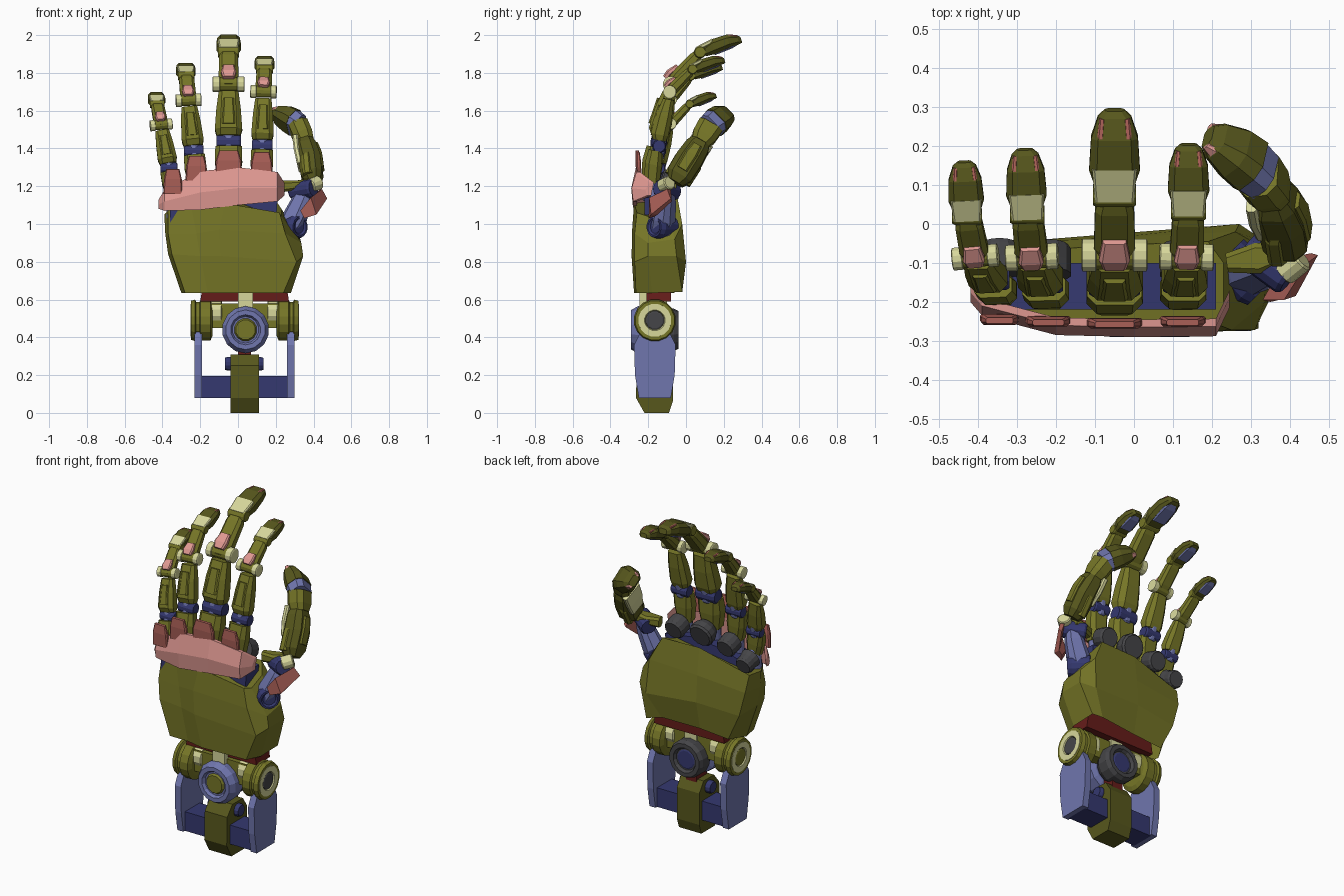
import bpy, bmesh, math
from mathutils import Vector as V

COLORS = dict(olive=(.18, .18, .02), dark_olive=(.095, .095, .012), pale=(.68, .68, .33),
              blue=(.16, .18, .42), navy=(.035, .04, .16), pink=(.75, .32, .29),
              red=(.42, .12, .1), dark_red=(.13, .012, .01), grey=(.06, .06, .065))
MATS = {}
for key, c in COLORS.items():
    MATS[key] = bpy.data.materials.new(key)
    MATS[key].diffuse_color = (*c, 1)
X = V((1, 0, 0))


def loft(name, rings, mat, closed=True):
    """Skin a stack of equal closed rings and cap the ends."""
    bm = bmesh.new()
    vs = [[bm.verts.new(p) for p in r] for r in rings]
    n = len(vs[0])
    for r0, r1 in zip(vs, vs[1:]):
        for i in range(n):
            bm.faces.new((r0[i], r0[(i + 1) % n], r1[(i + 1) % n], r1[i]))
    if closed:
        bm.faces.new(vs[0][::-1])
    bm.faces.new(vs[-1])
    bmesh.ops.recalc_face_normals(bm, faces=bm.faces)
    me = bpy.data.meshes.new(name)
    bm.to_mesh(me)
    bm.free()
    me.materials.append(MATS[mat])
    ob = bpy.data.objects.new(name, me)
    bpy.context.collection.objects.link(ob)
    return ob


def frame(a, b, side):
    d = (b - a).normalized()
    s = (side - d * side.dot(d)).normalized()
    return s, s.cross(d)


def beam(name, a, b, rows, mat, side=X):
    """Chamfered bar from a to b; rows are (t, width, depth, dorsal offset)."""
    a, b = V(a), V(b)
    s, n = frame(a, b, side)
    rings = []
    for t, w, d, off in rows:
        c, w, d = .25 * min(w, d), w / 2, d / 2
        sec = [(w, c - d), (w, d - c), (w - c, d), (c - w, d),
               (-w, d - c), (-w, c - d), (c - w, -d), (w - c, -d)]
        rings.append([a.lerp(b, t) + s * u + n * (v + off) for u, v in sec])
    return loft(name, rings, mat)


def lathe(name, a, b, prof, mat, n=14):
    """Turned part around the axis a-b; prof is (t, radius)."""
    a, b = V(a), V(b)
    s, m = frame(a, b, X if abs((b - a).normalized().x) < .9 else V((0, 1, 0)))
    ang = [2 * math.pi * (i + .5) / n for i in range(n)]
    return loft(name, [[a.lerp(b, t) + (s * math.cos(k) + m * math.sin(k)) * r for k in ang]
                       for t, r in prof], mat)


def rod(name, a, b, r, mat, n=12):
    return lathe(name, a, b, [(0, r * .85), (.08, r), (.92, r), (1, r * .85)], mat, n)


def prism(name, outline, axis, lo, hi, mat):
    """Extrude an outline along x (outline is y,z) or y (outline is x,z)."""
    put = (lambda h, p: (h, *p)) if axis == 'x' else (lambda h, p: (p[0], h, p[1]))
    return loft(name, [[put(h, p) for p in outline] for h in (lo, hi)], mat)


def box(name, x0, x1, y0, y1, z0, z1, mat):
    return prism(name, [(x0, z0), (x1, z0), (x1, z1), (x0, z1)], 'y', y0, y1, mat)


# Forearm strut, bracket and pins
CX = .035
prism('forearm_strut', [(-.22, 0), (-.09, 0), (-.07, .06), (-.07, .25), (-.11, .31), (-.21, .31),
                        (-.26, .25), (-.265, .08)], 'x', -.04, .11, 'dark_olive')
rod('strut_pin', (-.07, -.16, .26), (.135, -.16, .26), .038, 'navy')
box('strut_link', 0, .07, -.2, -.1, .27, .45, 'dark_red')
box('bracket_bar', -.2, .27, -.235, -.095, .08, .195, 'navy')
plate = [(-.25, .08), (-.08, .08), (-.06, .2), (-.055, .36), (-.09, .43), (-.24, .43),
         (-.275, .36), (-.27, .2)]
for side, nm in ((-1, 'left'), (1, 'right')):
    p = lambda off, y=-.165, z=.49: (CX + side * off, y, z)
    x0, x1 = sorted((CX + side * .225, CX + side * .265))
    prism(nm + '_bracket_plate', plate, 'x', x0, x1, 'blue')
    # Wrist side joints
    lathe(nm + '_wrist_drum', p(.17), p(.285),
          [(0, .085), (.1, .11), (.55, .11), (.6, .1), (.75, .1), (.8, .112), (1, .105), (1, .085),
           (.9, .075)], 'olive', 16)
    lathe(nm + '_wrist_drum_ring', p(.26), p(.287), [(0, .09), (1, .088), (1, .055), (.5, .05)], 'pale', 16)
    rod(nm + '_wrist_drum_core', p(.25), p(.285), .05, 'grey' if side > 0 else 'olive')
    rod(nm + '_wrist_collar', p(.12, -.165, .53), p(.18, -.165, .53), .07, 'pale')

# Central wrist hub
lathe('wrist_hub_front', (.04, -.17, .44), (.04, -.29, .44),
      [(0, .09), (.1, .12), (.7, .125), (1, .105), (1, .08), (.85, .07)], 'blue', 14)
rod('wrist_hub_core', (.04, -.285, .44), (.04, -.1, .44), .062, 'olive')
lathe('wrist_hub_back', (.04, -.16, .44), (.04, -.04, .44),
      [(0, .09), (.3, .112), (.8, .112), (1, .1), (1, .075), (.85, .065)], 'grey', 14)
rod('wrist_hub_back_core', (.04, -.1, .44), (.04, -.055, .44), .06, 'navy')
box('wrist_crossbar', -.15, .22, -.22, -.11, .45, .58, 'olive')
box('wrist_column', 0, .08, -.245, -.1, .52, .66, 'pale')
prism('wrist_plate', [(-.2, .59), (.27, .59), (.25, .72), (.15, .9), (-.1, .9), (-.18, .72)],
      'y', -.21, -.08, 'dark_red')

# Palm shell, lofted upward and open at the wrist
p0 = [(-.30, -.15, .635), (-.28, -.25, .635), (-.16, -.25, .635), (-.05, -.275, .635), (.24, -.265, .635),
      (.28, -.18, .635), (.28, -.02, .64), (.19, -.04, .66), (-.05, -.06, .65), (-.24, -.06, .635)]
p1 = [(-.37, -.15, .84), (-.35, -.25, .84), (-.2, -.255, .83), (-.09, -.288, .83), (.31, -.272, .8),
      (.345, -.2, .83), (.345, -.05, .83), (.27, 0, .8), (-.05, -.025, .82), (-.32, -.05, .8)]
p2 = [(-.385, -.16, .95), (-.37, -.23, .95), (-.22, -.25, .95), (-.1, -.285, .97), (.25, -.272, .95),
      (.335, -.2, .9), (.33, -.06, .92), (.26, -.02, 1), (-.05, -.035, .98), (-.36, -.05, .95)]
p3 = [(-.39, -.16, 1.05), (-.37, -.2, 1.07), (-.25, -.24, 1.1), (-.07, -.275, 1.11), (.22, -.26, 1.06),
      (.23, -.2, 1.04), (.23, -.1, 1.08), (.19, -.045, 1.14), (-.05, -.055, 1.14), (-.37, -.075, 1.05)]
loft('palm_shell', [p0, p1, p2, p3], 'olive', closed=False)
prism('palm_core', [(-.36, 1), (.2, 1), (.21, 1.14), (0, 1.17), (-.2, 1.14), (-.36, 1.08)], 'y', -.22, -.1, 'navy')

# Knuckle guard across the front of the hand
stations = [(-.42, 1.08, 1.13, -.2), (-.39, 1.07, 1.18, -.235), (-.2, 1.075, 1.28, -.285),
            (0, 1.1, 1.3, -.29), (.21, 1.12, 1.275, -.288), (.245, 1.15, 1.22, -.215)]
loft('knuckle_guard', [[(x, y + .03, lo), (x, y + .008, lo), (x, y, lo + .45 * (hi - lo)),
                        (x, y + .025, hi), (x, y + .045, hi)] for x, lo, hi, y in stations], 'pink')


def fingertip(name, d, t, w, side=X):
    beam(name + '_tip', d, t, [(.1, .1 * w, .05 * w, -.005 * w), (.32, .13 * w, .08 * w, .008 * w),
                               (.7, .12 * w, .07 * w, .014 * w), (.93, .085 * w, .05 * w, .006 * w),
                               (1, .05 * w, .03 * w, 0)], 'dark_olive', side)
    beam(name + '_pad', d, t, [(.3, .09 * w, .03 * w, -.023 * w), (.75, .085 * w, .03 * w, -.014 * w),
                               (.9, .05 * w, .02 * w, -.009 * w)], 'blue', side)
    s, _ = frame(d, t, side)
    for k in (-1, 1):
        o = s * k * .05 * w
        beam(name + '_tip_inlay', d + o, t + o * .6, [(.45, .018 * w, .02 * w, .036 * w),
             (.72, .018 * w, .02 * w, .038 * w), (.93, .015 * w, .02 * w, .022 * w)], 'red', side)


def finger(name, K, P, D, T, w):
    K, P, D, T = V(K), V(P), V(D), V(T)
    Y = lambda y, z=0: V((0, y, z))
    # Knuckle: socket disc, stalk, block and red cap
    lathe(name + '_knuckle_disc', K + Y(.04, -.05), K + Y(.115, -.075),
          [(0, .06), (.4, .074 * w), (.85, .074 * w), (1, .064 * w)], 'grey')
    rod(name + '_knuckle_stalk', K + Y(-.01, -.16), K, .05 * w, 'blue')
    beam(name + '_knuckle', K, P, [(-.12, .11 * w, .1 * w, 0), (.1, .145 * w, .11 * w, .012),
                                   (.27, .14 * w, .09 * w, .015)], 'olive')
    beam(name + '_knuckle_cap', K + Y(-.077, -.02), K + Y(-.083, .11),
         [(0, .145 * w, .022, 0), (.6, .135 * w, .026, 0), (1, .1 * w, .016, 0)], 'red')
    # Proximal segment
    a = K.lerp(P, .33)
    rod(name + '_base_hinge', a - X * .065 * w, a + X * .065 * w, .045 * w, 'navy')
    rod(name + '_base_swivel', K.lerp(P, .24), K.lerp(P, .46), .042 * w, 'blue')
    beam(name + '_proximal', K, P, [(.4, .125 * w, .085 * w, .005), (.47, .145 * w, .115 * w, .01),
                                    (.7, .13 * w, .105 * w, .006), (.91, .105 * w, .07 * w, 0)], 'olive')
    beam(name + '_proximal_panel', K, P, [(.52, .07 * w, .03 * w, .05 * w + .01),
                                          (.82, .055 * w, .03 * w, .042 * w)], 'olive')
    # Middle joint with paired caps
    s, _ = frame(P, D, X)
    rod(name + '_mid_joint', P - s * .06 * w, P + s * .06 * w, .038 * w, 'olive')
    for k in (-1, 1):
        rod(name + '_mid_joint_cap', P + s * k * .045 * w, P + s * k * .085 * w, .043 * w, 'pale')
    beam(name + '_mid_plate', P, D, [(.02, .06 * w, .03 * w, .045 * w), (.18, .08 * w, .035 * w, .048 * w),
                                     (.42, .06 * w, .025 * w, .038 * w)], 'pink')
    # Middle segment and end joint
    beam(name + '_middle', P, D, [(-.1, .07 * w, .06 * w, 0), (.2, .105 * w, .075 * w, 0),
                                  (.8, .1 * w, .065 * w, 0), (.95, .08 * w, .05 * w, 0)], 'olive')
    rod(name + '_end_joint', D - X * .055 * w, D + X * .055 * w, .033 * w, 'olive')
    beam(name + '_end_collar', D, T, [(-.05, .1 * w, .022 * w, .022 * w), (.35, .115 * w, .025 * w, .038 * w)], 'pale')
    fingertip(name, D, T, w)


finger('index_finger', (.125, -.17, 1.27), (.135, -.085, 1.7), (.14, .035, 1.82), (.14, .205, 1.865), .82)
finger('middle_finger', (-.05, -.175, 1.28), (-.05, -.08, 1.74), (-.05, .075, 1.91), (-.05, .293, 1.975), 1)
finger('ring_finger', (-.22, -.17, 1.25), (-.262, -.085, 1.655), (-.274, .025, 1.785), (-.28, .192, 1.828), .8)
finger('little_finger', (-.345, -.165, 1.18), (-.407, -.085, 1.525), (-.428, .02, 1.635), (-.436, .16, 1.678), .7)

# Thumb: root, joints, segments and tip
S = V((.15, .7, -.7))
A, B, C, D, E, T = [V(p) for p in ((.26, -.13, .94), (.36, -.1, 1.17), (.395, -.045, 1.24),
                                   (.355, .08, 1.44), (.32, .13, 1.52), (.19, .225, 1.585))]
lathe('thumb_root_disc', (.24, -.08, .985), (.33, -.17, .985),
      [(0, .06), (.8, .066), (1, .055), (1, .045), (.93, .035)], 'navy')
beam('thumb_root', A, B, [(0, .12, .1, 0), (.4, .11, .12, 0), (.8, .09, .1, 0), (1, .07, .07, 0)], 'blue', S)
rod('thumb_swivel', (.29, -.06, 1.17), (.4, -.14, 1.19), .05, 'navy')
rod('thumb_swivel_cap', (.38, -.125, 1.2), (.43, -.085, 1.22), .038, 'pale')
beam('thumb_inner_link', (.24, -.1, 1.2), (.37, -.08, 1.21), [(0, .05, .06, 0), (.6, .08, .05, 0), (1, .06, .06, 0)],
     'olive', V((0, 1, 0)))
loft('thumb_guard', [[(.33, -.195, 1.07), (.35, -.2, 1.03), (.375, -.165, 1.04), (.35, -.16, 1.08)],
                     [(.385, -.195, 1.14), (.415, -.185, 1.05), (.41, -.15, 1.05), (.385, -.15, 1.14)],
                     [(.445, -.1, 1.185), (.472, -.08, 1.135), (.455, -.075, 1.12), (.43, -.08, 1.18)]], 'red')
beam('thumb_proximal', C, D, [(-.1, .09, .08, 0), (.08, .14, .115, 0), (.5, .145, .12, .006), (.85, .13, .11, 0),
                              (1, .1, .08, 0)], 'dark_olive', S)
beam('thumb_proximal_panel', C, D, [(.2, .06, .03, .055), (.6, .065, .03, .06), (.85, .05, .03, .05)], 'olive', S)
beam('thumb_proximal_side', C, D, [(0, .15, .05, -.02), (.45, .155, .05, -.01), (.6, .13, .04, 0)], 'olive', S)
beam('thumb_palm_panel', C, D, [(.35, .1, .03, -.05), (.7, .125, .03, -.052), (1.05, .13, .03, -.046)], 'pale', S)
beam('thumb_middle', D, E, [(-.1, .1, .09, 0), (.3, .13, .105, 0), (1, .138, .105, 0)], 'olive', S)
beam('thumb_band', E, T, [(-.1, .13, .1, 0), (.22, .143, .112, .005)], 'blue', S)
beam('thumb_tip', E, T, [(.18, .147, .117, .006), (.5, .14, .11, .008), (.85, .105, .075, .004), (1, .065, .04, 0)],
     'dark_olive', S)
s, _ = frame(E, T, S)
for k in (-1, 1):
    beam('thumb_tip_inlay', E + s * k * .055, T + s * k * .033,
         [(.55, .03, .05, .01), (.85, .03, .04, .006), (1, .02, .02, 0)], 'pink', S)
